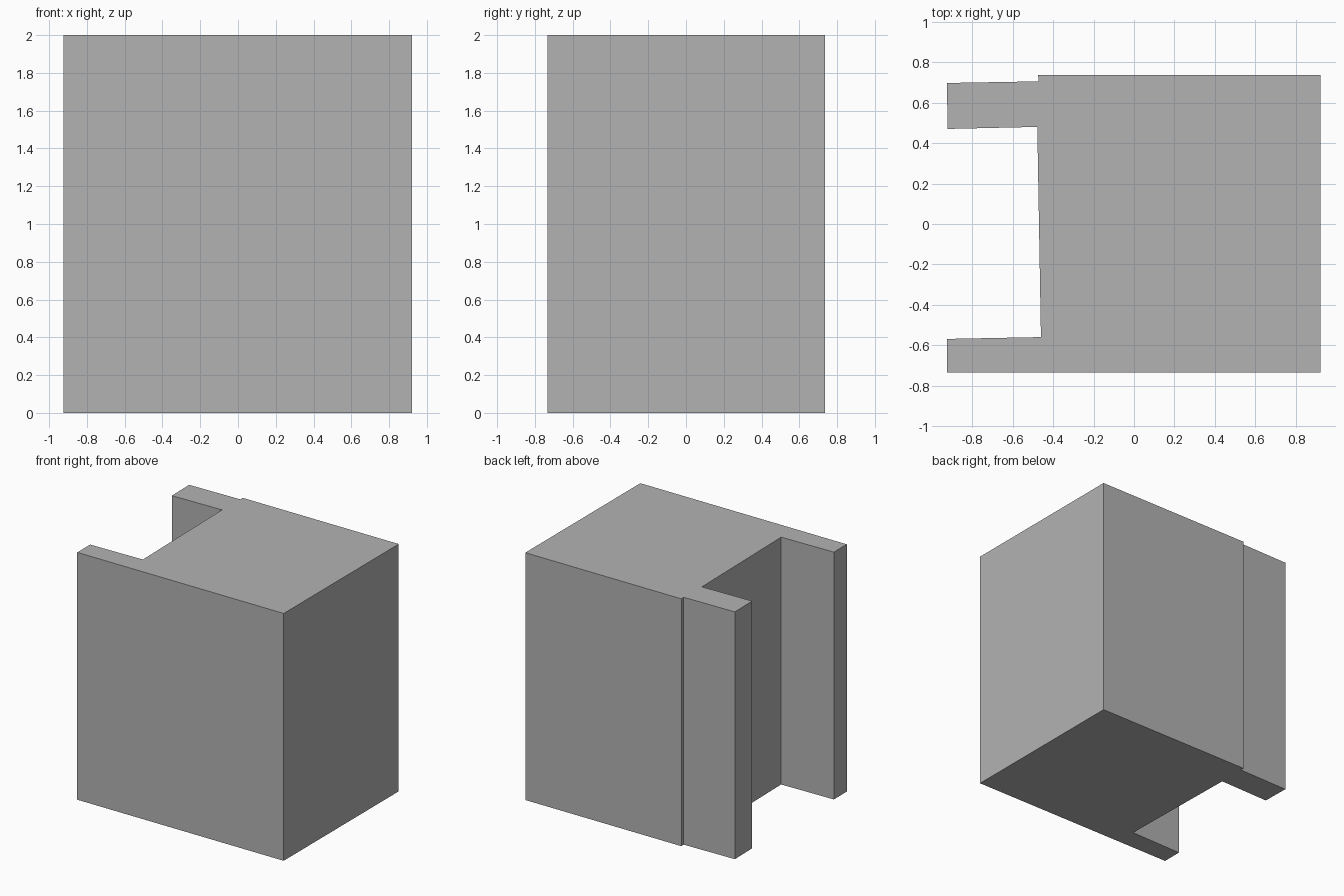
import bpy
import bmesh

cube = bpy.data.objects.get("Cube")
if cube:
    bpy.data.objects.remove(cube, do_unlink=True)

HEIGHT = 2.0

# Single plain grey
grey = bpy.data.materials.new("plain grey")
grey.use_nodes = True
colour = (0.45, 0.45, 0.45, 1)
grey.diffuse_color = colour
grey.node_tree.nodes["Principled BSDF"].inputs["Base Color"].default_value = colour


def extrude_footprint(name, outline, height):
    """Raise a closed counter-clockwise outline into a solid block."""
    bm = bmesh.new()
    base = bm.faces.new([bm.verts.new((x, y, 0)) for x, y in outline])
    raised = bmesh.ops.extrude_face_region(bm, geom=[base], use_keep_orig=True)["geom"]
    top = [v for v in raised if isinstance(v, bmesh.types.BMVert)]
    bmesh.ops.translate(bm, verts=top, vec=(0, 0, height))
    bmesh.ops.recalc_face_normals(bm, faces=bm.faces)
    mesh = bpy.data.meshes.new(name)
    bm.to_mesh(mesh)
    bm.free()
    mesh.materials.append(grey)
    obj = bpy.data.objects.new(name, mesh)
    bpy.context.collection.objects.link(obj)
    return obj


# Main block with a front wing, a recess and a slightly set-in back wing
footprint = [
    (-0.925, -0.733), (0.922, -0.733), (0.922, 0.737),
    (-0.474, 0.737), (-0.472, 0.705),
    (-0.925, 0.697), (-0.921, 0.470),
    (-0.478, 0.480), (-0.460, -0.559), (-0.925, -0.568),
]
extrude_footprint("building_block", footprint, HEIGHT)
